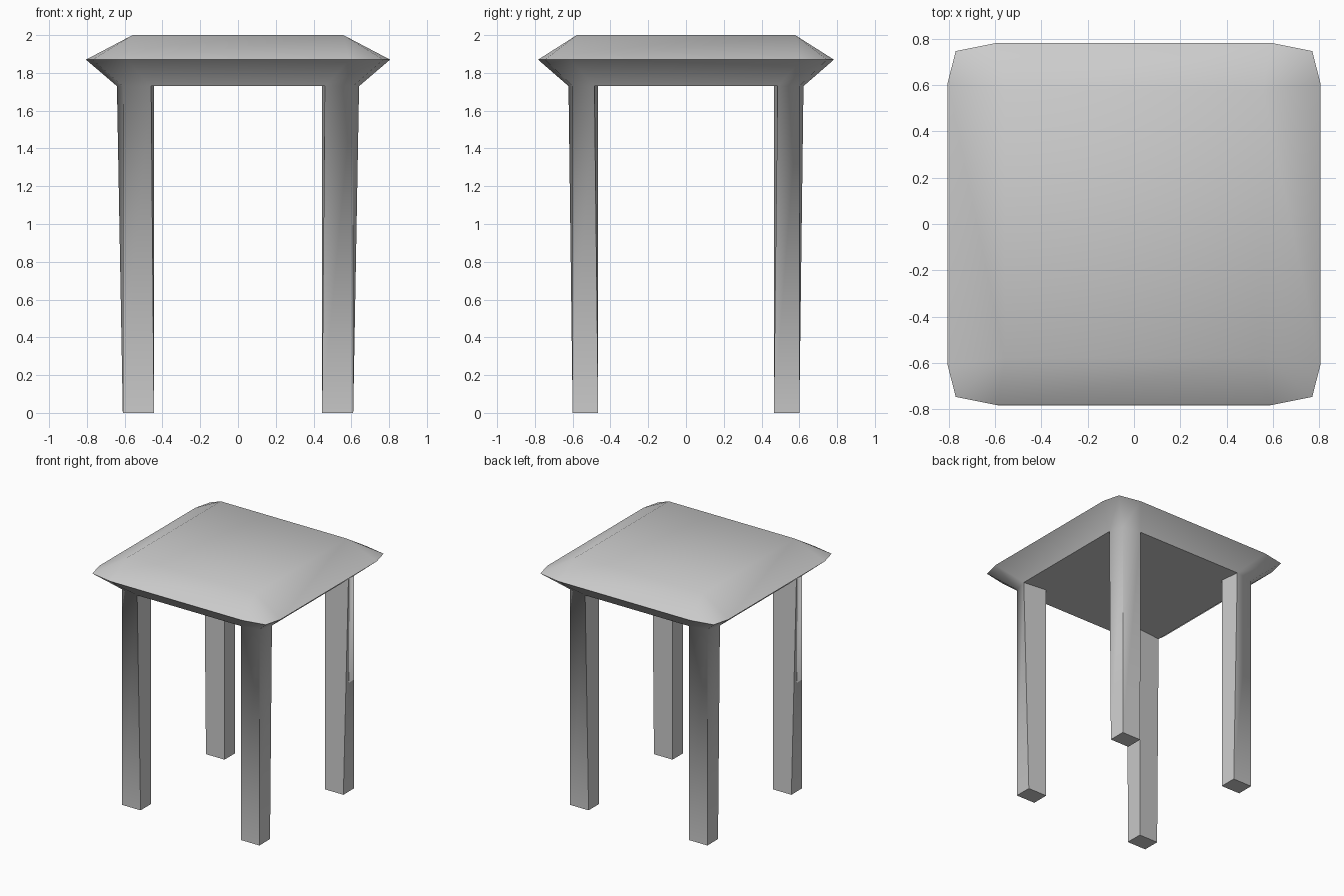
import bpy, bmesh, math

if "Cube" in bpy.data.objects:
    bpy.data.objects.remove(bpy.data.objects["Cube"])

bm = bmesh.new()
QUADS = [(1, 1), (-1, 1), (-1, -1), (1, -1)]


def ring(side, corner, end, z):
    """Twelve-point loop, counter-clockwise: three points around each corner."""
    verts = []
    for sx, sy in QUADS:
        pts = [side, corner, end]
        if sx * sy < 0:
            pts.reverse()
        verts += [bm.verts.new((sx * x, sy * y, z)) for x, y in pts]
    return verts


def bridge(lower, upper):
    n = len(lower)
    for i in range(n):
        j = (i + 1) % n
        bm.faces.new((lower[i], lower[j], upper[j], upper[i]))


# Cushion-like seat: underside, wide rim, square top
under = ring((.641, .485), (.61, .60), (.46, .622), 1.73)
rim = ring((.805, .61), (.77, .747), (.59, .783), 1.87)
bridge(under, rim)
top = [bm.verts.new((sx * .558, sy * .578, 2.0)) for sx, sy in QUADS]
for k in range(4):
    a, b, c = rim[3 * k:3 * k + 3]
    bm.faces.new((a, b, top[k]))
    bm.faces.new((b, c, top[k]))
    bm.faces.new((c, rim[(3 * k + 3) % 12], top[(k + 1) % 4], top[k]))
bm.faces.new(top)

# Flat underside between the legs
inner = [bm.verts.new((sx * .445, sy * .465, 1.73)) for sx, sy in QUADS]
flat = [bm.faces.new(inner[::-1])]
for k in range(4):
    n = (k + 1) % 4
    flat.append(bm.faces.new((inner[k], inner[n], under[3 * n], under[3 * k + 2])))
for f in flat:
    for e in f.edges:
        e.smooth = False

# Legs growing out of the seat corners, squared off at the feet
for k, (sx, sy) in enumerate(QUADS):
    foot_pts = [(.61, .465), (.61, .60), (.445, .60)]
    if sx * sy < 0:
        foot_pts.reverse()
    foot_pts.append((.445, .465))
    foot = [bm.verts.new((sx * x, sy * y, 0)) for x, y in foot_pts]
    bridge(foot, under[3 * k:3 * k + 3] + [inner[k]])
    bm.faces.new(foot[::-1])

bmesh.ops.recalc_face_normals(bm, faces=bm.faces)
mesh = bpy.data.meshes.new("stool")
bm.to_mesh(mesh)
bm.free()
stool = bpy.data.objects.new("stool", mesh)
bpy.context.collection.objects.link(stool)
bpy.context.view_layer.objects.active = stool
stool.select_set(True)
bpy.ops.object.shade_smooth_by_angle(angle=math.radians(55))
